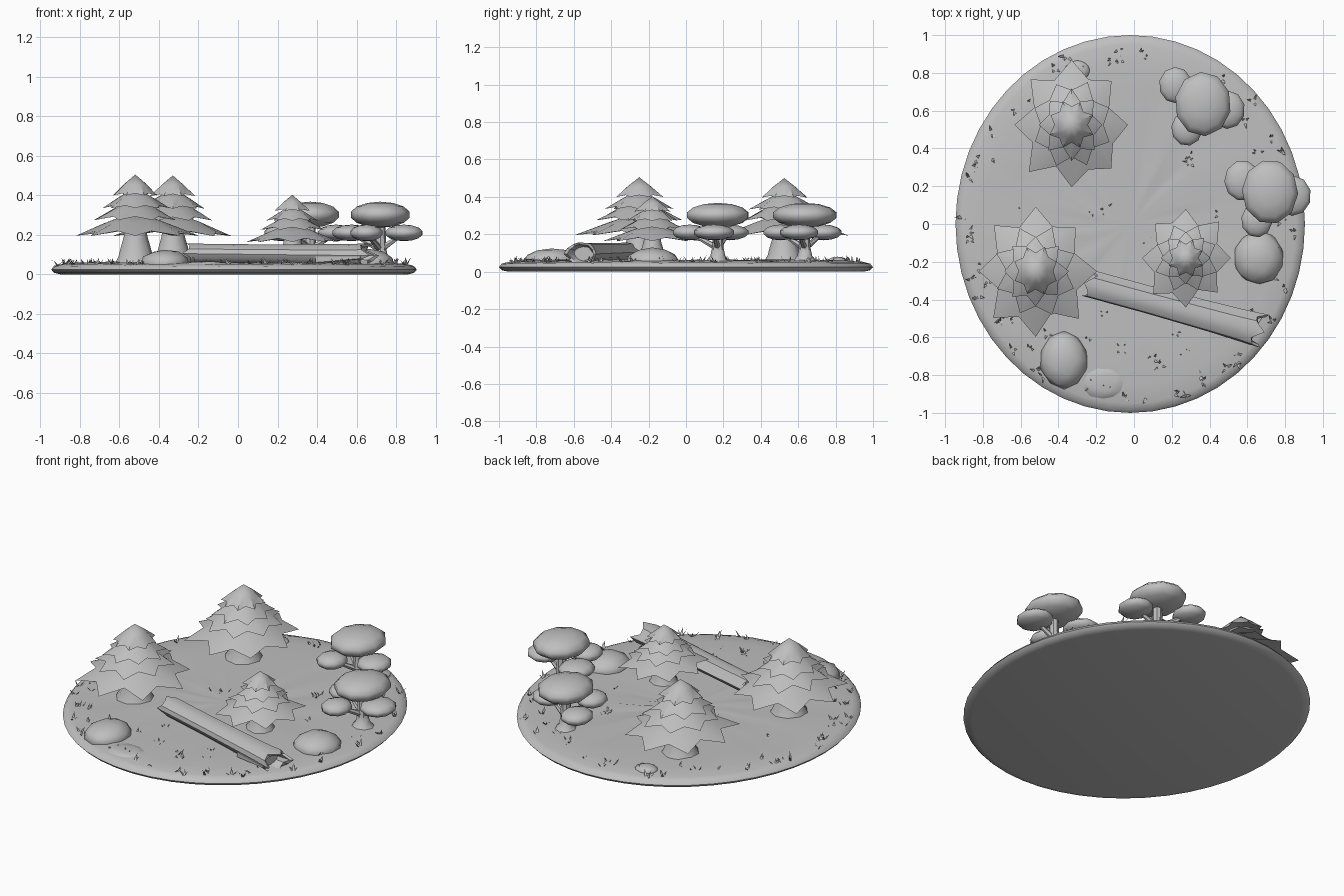
import bpy, bmesh, math, random
from mathutils import Vector, Matrix

if "Cube" in bpy.data.objects:
    bpy.data.objects.remove(bpy.data.objects["Cube"])

random.seed(4)
TAU = 2 * math.pi

# the whole diorama is one plain clay grey
GREY = bpy.data.materials.new("clay grey")
GREY.diffuse_color = (0.52, 0.52, 0.52, 1)
GREY.use_nodes = True
GREY.node_tree.nodes["Principled BSDF"].inputs["Base Color"].default_value = GREY.diffuse_color


def finish(name, bm, angle=40):
    bmesh.ops.recalc_face_normals(bm, faces=bm.faces)
    me = bpy.data.meshes.new(name)
    bm.to_mesh(me)
    bm.free()
    me.materials.append(GREY)
    for p in me.polygons:
        p.use_smooth = True
    me.set_sharp_from_angle(angle=math.radians(angle))
    ob = bpy.data.objects.new(name, me)
    bpy.context.collection.objects.link(ob)
    return ob


def loft(bm, rings):
    """Skin a list of point rings; a one-point ring closes to a tip."""
    vs = [[bm.verts.new(p) for p in r] for r in rings]
    for a, b in zip(vs, vs[1:]):
        n = max(len(a), len(b))
        for i in range(n):
            j = (i + 1) % n
            q = [a[i], a[j]] if len(a) > 1 else [a[0]]
            q += [b[j], b[i]] if len(b) > 1 else [b[0]]
            bm.faces.new(q)
    return vs


def circle(c, r, n, z):
    return [(c[0] + r * math.cos(TAU * i / n),
             c[1] + r * math.sin(TAU * i / n), z) for i in range(n)]


def tube(bm, a, b, ra, rb, n=6):
    a, b = Vector(a), Vector(b)
    q = (b - a).to_track_quat('Z', 'Y')
    rings = [[p + q @ Vector(v) for v in circle((0, 0), r, n, 0)]
             for p, r in ((a, ra), (b, rb))]
    loft(bm, [[a]] + rings + [[b]])


# ground disc, an oval with a rounded rim and gentle bumps
def ground():
    bm = bmesh.new()
    prof = [(0.95, 0.0), (0.985, 0.008), (1.0, 0.024), (0.985, 0.042), (0.95, 0.052),
            (0.85, 0.058), (0.7, 0.06), (0.5, 0.06), (0.25, 0.06)]
    rings = [[(-0.02, 0, 0)]]
    for k, (r, z) in enumerate(prof):
        bump = 0.005 if k > 4 else 0.002 if k > 2 else 0
        rings.append([(-0.02 + 0.925 * r * math.cos(TAU * i / 48), r * math.sin(TAU * i / 48),
                       z + random.uniform(-bump, bump)) for i in range(48)])
    rings.append([(-0.02, 0, 0.06)])
    loft(bm, rings)
    finish("ground", bm, 50)


# pine: flared trunk and four fluted, star-shaped skirts
def pine(name, x, y, s, turn):
    def h(z):
        return 0.06 + s * (z - 0.06)
    bm = bmesh.new()
    loft(bm, [[(x, y, 0.04)]] + [circle((x, y), r * s, 9, h(z)) for r, z in
         ((0.115, 0.045), (0.09, 0.09), (0.077, 0.14), (0.062, 0.19), (0.05, 0.27))]
         + [[(x, y, h(0.28))]])
    finish(name + "_trunk", bm)

    bm = bmesh.new()
    tiers = [(0.315, 0.195, 0.32), (0.225, 0.275, 0.385), (0.172, 0.335, 0.44),
             (0.125, 0.40, 0.505)]
    n = 16
    for k, (r, z, top) in enumerate(tiers):
        rot = turn + k * TAU / n
        tips = [random.uniform(0.94, 1.03) if i % 2 == 0 else random.uniform(0.68, 0.76)
                for i in range(n)]

        def star(f, dz, deep):
            out = []
            for i, t in enumerate(tips):
                rr = r * s * f * (1 + (t - 1) * deep)
                a = TAU * i / n + rot
                lift = 0.024 * (i % 2) * deep * r / 0.31
                out.append((x + rr * math.cos(a), y + 1.1 * rr * math.sin(a), h(z + dz + lift)))
            return out
        loft(bm, [[(x, y, h(z + 0.035))], star(0.4, 0.022, 0.3), star(1, 0, 1),
                  star(0.52, (top - z) * 0.5, 0.5), [(x, y, h(top))]])
    finish(name + "_needles", bm, 45)


# broadleaf tree: thin trunk, branches and flattened leaf clumps
def broadleaf(name, x, y, subs):
    bm = bmesh.new()
    loft(bm, [[(x, y, 0.04)]] + [circle((x, y), r, 8, z) for r, z in
         ((0.065, 0.055), (0.04, 0.085), (0.03, 0.13), (0.026, 0.26))] + [[(x, y, 0.27)]])
    for dx, dy, r in subs:
        tube(bm, (x, y, 0.125), (x + dx * 0.9, y + dy * 0.9, 0.20), 0.018, 0.01)
    finish(name + "_trunk", bm)

    bm = bmesh.new()
    blobs = [(0, 0, 0.302, 0.153, 0.175, 0.066)]
    blobs += [(dx, dy, 0.21, r, r * 1.1, 0.042) for dx, dy, r in subs]
    for dx, dy, z, rx, ry, rz in blobs:
        m = Matrix.Translation((x + dx, y + dy, z)) @ Matrix.Diagonal((rx, ry, rz, 1)) \
            @ Matrix.Rotation(random.random(), 4, 'Z')
        bmesh.ops.create_uvsphere(bm, u_segments=10, v_segments=7, radius=1, matrix=m)
    finish(name + "_leaves", bm, 60)


# fallen log with splintered, hollow ends
def log():
    bm = bmesh.new()
    a, b = Vector((-0.235, -0.32, 0.105)), Vector((0.66, -0.565, 0.095))
    q = (b - a).to_track_quat('X', 'Z')
    n = 12
    ridge = [random.uniform(0.9, 1.1) for _ in range(n)]

    def ring(t, r, jag=0):
        return [a.lerp(b, t) + q @ Vector((jag * (1 if i % 3 == 0 else random.uniform(-0.8, 0.3)),
                r * ridge[i] * 1.2 * math.cos(TAU * i / n),
                r * ridge[i] * 0.8 * math.sin(TAU * i / n))) for i in range(n)]
    loft(bm, [ring(0.01, 0.06, -0.04), ring(0.1, 0.06), ring(0.35, 0.06),
              ring(0.65, 0.064), ring(0.88, 0.068), ring(0.99, 0.074, 0.04),
              ring(0.985, 0.06, 0.03), ring(0.93, 0.045), [a.lerp(b, 0.93)]])
    # hollow inside of the left end
    loft(bm, [ring(0.01, 0.056, -0.03), ring(0.07, 0.04), [a.lerp(b, 0.07)]])
    # broken splinter lying off the right end
    tube(bm, (0.4, -0.55, 0.075), (0.62, -0.635, 0.085), 0.025, 0.008, 5)
    finish("fallen_log", bm, 35)


# half-buried smooth boulders
def boulder(name, x, y, rx, ry, rz):
    bm = bmesh.new()
    bmesh.ops.create_icosphere(bm, subdivisions=2, radius=1)
    for v in bm.verts:
        v.co *= random.uniform(0.96, 1.03)
        v.co = Vector((x + v.co.x * rx, y + v.co.y * ry, 0.05 + max(v.co.z, -0.3) * rz))
    finish(name, bm, 50)


# grass: little clumps of splayed blades
def grass():
    bm = bmesh.new()
    spots = [(0.3, 0.36, 5), (0.29, 0.33, 4), (0.1, -0.72, 5), (0.14, -0.75, 6), (-0.22, 0.06, 3),
             (-0.15, 0.08, 4), (-0.15, -0.48, 3), (-0.25, -0.62, 4), (0.35, -0.53, 3),
             (0.22, -0.57, 3), (0.55, -0.73, 3), (0.27, -0.68, 3), (-0.07, -0.66, 4),
             (-0.46, -0.58, 4), (-0.7, -0.5, 3), (0.07, -0.1, 2), (0.45, 0.05, 2), (-0.62, 0.1, 2)]
    for i in range(64):
        t = TAU * (i + random.uniform(-0.8, 0.8)) / 64
        r = random.uniform(0.82, 0.97)
        spots.append((-0.02 + 0.925 * r * math.cos(t), r * math.sin(t), 3))
    for x, y, n in spots:
        for _ in range(n):
            t = random.uniform(0, TAU)
            out = Vector((math.cos(t), math.sin(t), 0))
            side = Vector((-out.y, out.x, 0)) * random.uniform(0.006, 0.011)
            p = Vector((x, y, 0.048)) + out * random.uniform(0, 0.015)
            tip = p + out * random.uniform(0.015, 0.035) + Vector((0, 0, random.uniform(0.015, 0.04)))
            bm.faces.new([bm.verts.new(c) for c in (p - side, p + side, tip)])
    finish("grass_tufts", bm)


ground()
pine("left_pine", -0.52, -0.25, 1.0, 0)
pine("back_pine", -0.33, 0.525, 0.99, 0)
pine("small_pine", 0.275, -0.18, 0.77, 0)
broadleaf("right_tree", 0.72, 0.17, [(0.12, -0.02, 0.1), (-0.145, 0.06, 0.1), (-0.07, -0.15, 0.085)])
broadleaf("back_tree", 0.365, 0.635, [(0.13, -0.03, 0.095), (-0.145, 0.10, 0.09), (-0.085, -0.13, 0.085)])
log()
grass()
boulder("front_boulder", -0.37, -0.72, 0.13, 0.155, 0.077)
boulder("right_boulder", 0.66, -0.18, 0.14, 0.145, 0.078)
boulder("low_mound", -0.16, -0.84, 0.12, 0.09, 0.018)
boulder("back_stone", -0.3, 0.81, 0.07, 0.06, 0.03)
